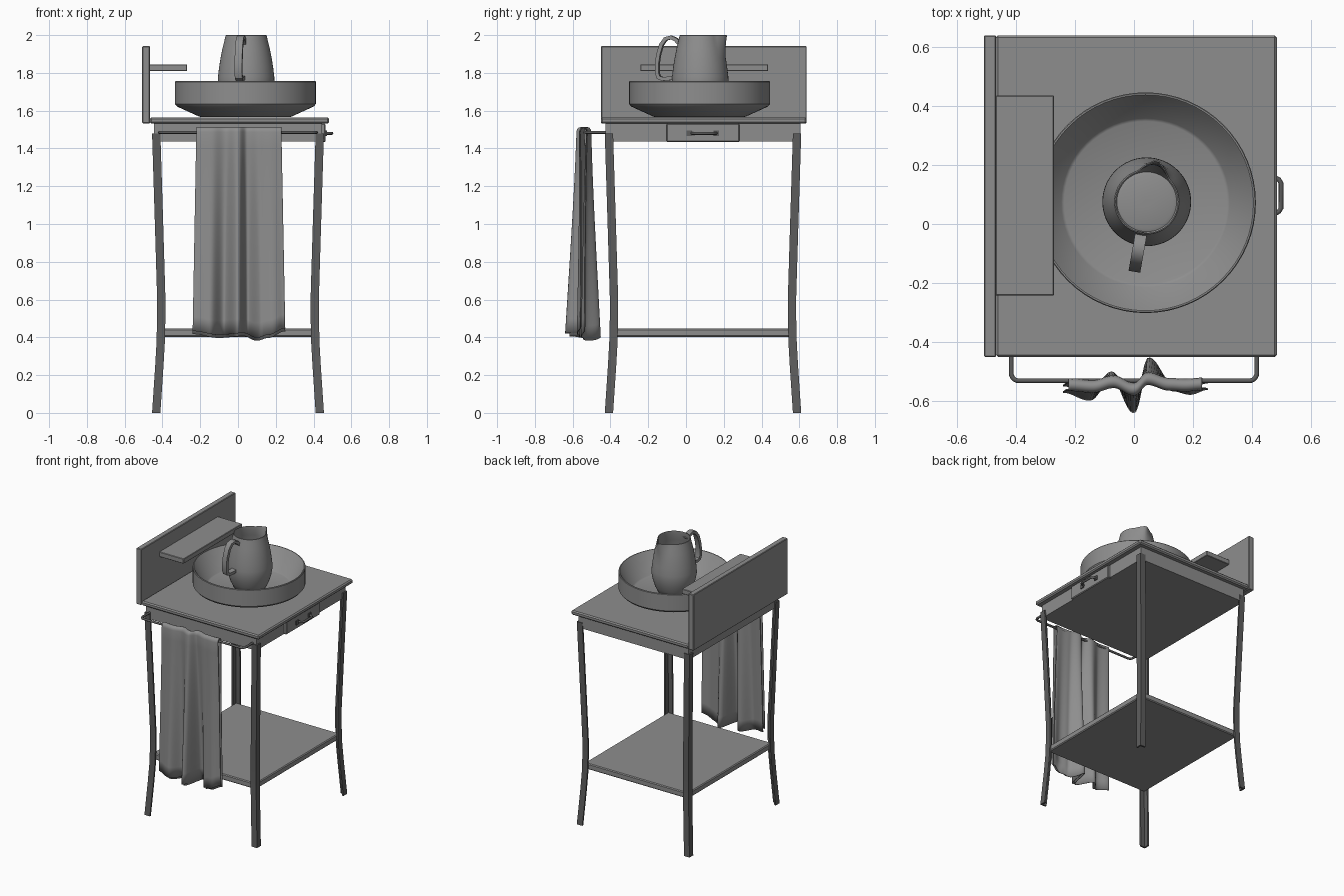
import bpy, bmesh, math
from mathutils import Vector

if "Cube" in bpy.data.objects:
    bpy.data.objects.remove(bpy.data.objects["Cube"])


def grey(name, v):
    m = bpy.data.materials.new(name)
    m.diffuse_color = (v, v, v, 1)
    m.use_nodes = True
    m.node_tree.nodes["Principled BSDF"].inputs["Base Color"].default_value = m.diffuse_color
    return m


BODY = grey("mid_grey", 0.27)
DARK = grey("dark_grey", 0.11)


def finish(name, bm, smooth=None, mat=BODY):
    bmesh.ops.recalc_face_normals(bm, faces=bm.faces)
    me = bpy.data.meshes.new(name)
    bm.to_mesh(me)
    bm.free()
    me.materials.append(mat)
    ob = bpy.data.objects.new(name, me)
    bpy.context.collection.objects.link(ob)
    if smooth:
        bpy.ops.object.select_all(action='DESELECT')
        ob.select_set(True)
        bpy.context.view_layer.objects.active = ob
        bpy.ops.object.shade_smooth_by_angle(angle=math.radians(smooth))
    return ob


def box(name, x, y, z, bevel=0.0, mat=BODY):
    bm = bmesh.new()
    bmesh.ops.create_cube(bm, size=1)
    for v in bm.verts:
        v.co = [(a + b) / 2 + c * (b - a) for (a, b), c in zip((x, y, z), v.co)]
    if bevel:
        bmesh.ops.bevel(bm, geom=bm.edges[:], offset=bevel, segments=1, affect='EDGES')
    return finish(name, bm, None, mat)


def loft(name, sections, smooth=None, mat=BODY):
    bm = bmesh.new()
    rows = [[bm.verts.new(p) for p in s] for s in sections]
    n = len(rows[0])
    for a, b in zip(rows, rows[1:]):
        for i in range(n):
            j = (i + 1) % n
            bm.faces.new((a[i], a[j], b[j], b[i]))
    bm.faces.new(rows[0])
    bm.faces.new(rows[-1])
    return finish(name, bm, smooth, mat)


def lathe(name, profile, centre, steps, shape=None, smooth=35):
    # profile runs from the axis under the base to the axis on the inner floor
    sections = []
    for r, z in profile:
        row = []
        for i in range(steps):
            a = 2 * math.pi * i / steps
            rr = r + (shape(a, z) if shape else 0)
            row.append((centre[0] + rr * math.cos(a), centre[1] + rr * math.sin(a), z))
        sections.append(row)
    return loft(name, sections, smooth)


def tube(name, pts, radius):
    cu = bpy.data.curves.new(name, 'CURVE')
    cu.dimensions = '3D'
    cu.bevel_depth = radius
    cu.bevel_resolution = 2
    cu.use_fill_caps = True
    cu.materials.append(DARK)
    sp = cu.splines.new('POLY')
    sp.points.add(len(pts) - 1)
    for p, c in zip(sp.points, pts):
        p.co = (*c, 1)
    ob = bpy.data.objects.new(name, cu)
    bpy.context.collection.objects.link(ob)
    return ob


def interp(table, x, ease=True):
    for (x0, y0), (x1, y1) in zip(table, table[1:]):
        if x <= x1:
            t = max(0, (x - x0) / (x1 - x0))
            return y0 + (y1 - y0) * ((1 - math.cos(math.pi * t)) / 2 if ease else t)
    return table[-1][1]


# table body
box("table_top", (-0.467, 0.483), (-0.45, 0.638), (1.533, 1.565), 0.008)
box("side_board", (-0.507, -0.466), (-0.45, 0.638), (1.533, 1.942), 0.004)
box("board_shelf", (-0.468, -0.27), (-0.242, 0.434), (1.809, 1.845), 0.003)
box("apron", (-0.445, 0.445), (-0.425, 0.605), (1.437, 1.535))
box("drawer_front", (0.43, 0.463), (-0.103, 0.283), (1.434, 1.531), 0.005)
box("lower_shelf", (-0.418, 0.418), (-0.392, 0.573), (0.403, 0.446), 0.006)

# drawer pull
tube("drawer_pull", [(0.458, 0.03, 1.48), (0.475, 0.034, 1.48), (0.49, 0.042, 1.48), (0.497, 0.054, 1.48),
                     (0.497, 0.138, 1.48), (0.49, 0.15, 1.48), (0.475, 0.158, 1.48), (0.458, 0.162, 1.48)], 0.008)
for side, y in (("front", 0.017), ("back", 0.16)):
    box("drawer_pull_foot_" + side, (0.46, 0.47), (y - 0.014, y + 0.014), (1.465, 1.495), 0, DARK)

# bowed angle-iron legs
bow = [(0, 0), (0.3, 0.02), (0.42, 0.026), (0.6, 0.027), (1.0, 0.015), (1.48, 0)]
W, T = 0.044, 0.012
for sx, xn in ((-1, "left"), (1, "right")):
    for sy, yn in ((-1, "front"), (1, "back")):
        secs = []
        for k in range(13):
            z = 1.48 * k / 12
            d = interp(bow, z, False)
            ell = [(0, 0), (W, 0), (W, T), (T, T), (T, W), (0, W)]
            secs.append([(sx * (0.455 - d - a), 0.09 + sy * (0.52 - d - b), z) for a, b in ell])
        loft(f"{yn}_{xn}_leg", secs, 30, DARK)

# towel rail with rounded corners
rail = []
R = 0.025
for s in (-1, 1):
    arc = [(s * (0.415 - R + R * math.cos(a)), -0.53 + R - R * math.sin(a), 1.485)
           for a in [math.pi / 2 * k / 5 for k in range(6)]]
    end = [(s * 0.415, -0.42, 1.485)]
    rail += end + arc if s < 0 else arc[::-1] + end
tube("towel_rail", rail, 0.008)

# towel draped over the rail, folds widening downward
fold = [(-0.24, -0.005), (-0.15, -0.032), (-0.075, 0.04), (0.0, -0.075), (0.05, 0.088),
        (0.13, 0.0), (0.19, -0.012), (0.25, 0.005)]
hem = [(-0.24, 0.02), (-0.1, 0.0), (0.03, 0.01), (0.1, -0.015), (0.16, 0.0), (0.25, 0.035)]
path = [(-1, k / 14) for k in range(15)]
path += [(math.sin(a), 1 + math.cos(a)) for a in [math.radians(d) for d in (-60, -30, 0, 30, 60)]]
path += [(1, 1 - k / 14) for k in range(15)]
bm = bmesh.new()
rows = []
for side, t in path:
    row = []
    h = min(t, 1)
    for i in range(61):
        x = -0.24 + 0.49 * i / 60
        gap = 0.011 + 0.008 * h ** 4
        y = -0.552 + 0.01 * h + interp(fold, x) * (1 - 0.78 * h)
        low = 0.405 + interp(hem, x) - 0.008 * side
        z = low + (1.487 - low) * h + 0.024 * max(0, t - 1)
        row.append(bm.verts.new((x * (1 - 0.08 * h), y + side * gap, z)))
    rows.append(row)
for a, b in zip(rows, rows[1:]):
    for i in range(60):
        bm.faces.new((a[i], a[i + 1], b[i + 1], b[i]))
towel = finish("towel", bm, 60)
m = towel.modifiers.new("thickness", 'SOLIDIFY')
m.thickness = 0.005
m.offset = 0

# wash basin
lathe("wash_basin", [(0.01, 1.566), (0.235, 1.566), (0.25, 1.571), (0.362, 1.622), (0.373, 1.635), (0.373, 1.753),
                     (0.37, 1.757), (0.365, 1.757), (0.361, 1.753), (0.285, 1.615), (0.275, 1.61), (0.01, 1.61)],
      (0.039, 0.072), 64)

# jug with pinched spout
J = (0.043, 0.075)
A = math.radians(76)


def spout(a, z):
    d = abs((a - A + math.pi) % (2 * math.pi) - math.pi)
    lift = max(0, min(1, (z - 1.87) / 0.125))
    return 0.04 * max(0, 1 - d / 0.55) ** 1.3 * lift ** 1.5


outer = [(0.01, 1.61), (0.102, 1.61), (0.11, 1.618), (0.128, 1.655), (0.142, 1.70), (0.15, 1.745), (0.149, 1.78),
         (0.143, 1.83), (0.135, 1.88), (0.125, 1.93), (0.115, 1.97), (0.109, 1.998)]
inner = [(0.105, 2.0)] + [(r - 0.009, z) for r, z in outer[-2:1:-1]] + [(0.09, 1.622), (0.01, 1.622)]
lathe("jug", outer + inner, J, 64, spout, 50)

# jug strap handle, roughly opposite the spout
H = math.radians(80)
out = Vector((-math.cos(H), -math.sin(H), 0))
side = Vector((math.sin(H), -math.cos(H), 0))
pts = [(0.11, 1.955), (0.13, 1.976), (0.155, 1.988), (0.185, 1.98), (0.207, 1.95), (0.222, 1.9), (0.23, 1.85),
       (0.23, 1.80), (0.222, 1.776), (0.2, 1.768), (0.17, 1.77), (0.138, 1.775)]
secs = []
for i, (d, z) in enumerate(pts):
    p0, p1 = pts[max(0, i - 1)], pts[min(len(pts) - 1, i + 1)]
    t = Vector((p1[0] - p0[0], p1[1] - p0[1])).normalized()
    sec = []
    for n, w in ((-1, -1), (1, -1), (1, 1), (-1, 1)):
        p = out * (d - t.y * n * 0.01) + side * (w * 0.02)
        sec.append((J[0] + p.x, J[1] + p.y, z + t.x * n * 0.01))
    secs.append(sec)
loft("jug_handle", secs, 40)
